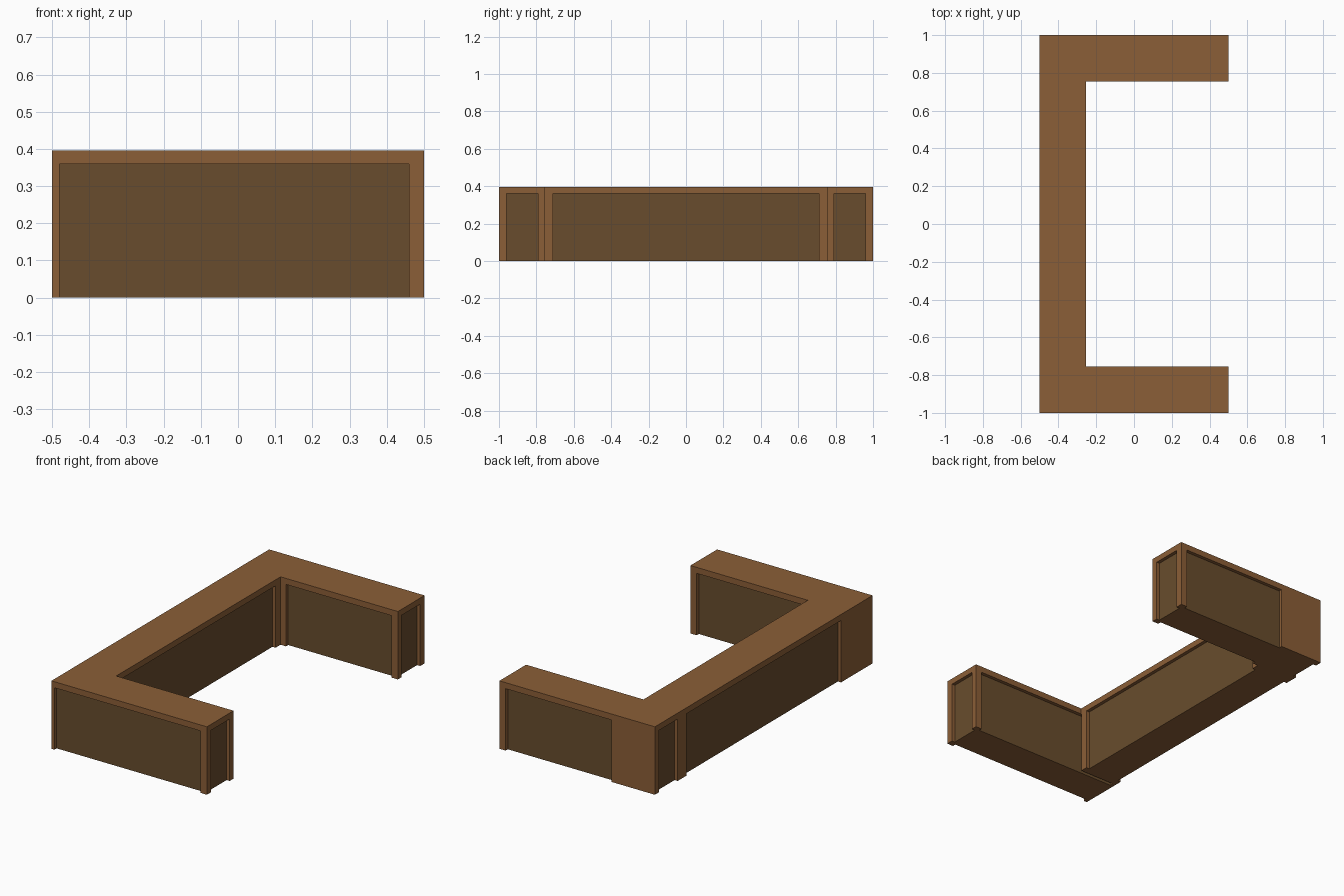
import bpy
import bmesh
from mathutils import Matrix, Vector

if "Cube" in bpy.data.objects:
    bpy.data.objects.remove(bpy.data.objects["Cube"], do_unlink=True)

HEIGHT, PANEL_TOP, DEPTH = 0.395, 0.36, 0.02
X, Y = 0.5, 1.0               # outer half sizes
INNER_X, INNER_Y = -0.255, 0.755


def material(name, colour):
    mat = bpy.data.materials.new(name)
    mat.use_nodes = True
    mat.diffuse_color = (*colour, 1)
    mat.node_tree.nodes["Principled BSDF"].inputs["Base Color"].default_value = (*colour, 1)
    return mat


MATERIALS = [material("brown wood", (0.26, 0.113, 0.038)),
             material("dark panel", (0.140, 0.073, 0.026))]


def make_object(name, bm):
    mesh = bpy.data.meshes.new(name)
    bm.to_mesh(mesh)
    bm.free()
    for mat in MATERIALS:
        mesh.materials.append(mat)
    obj = bpy.data.objects.new(name, mesh)
    bpy.context.collection.objects.link(obj)
    return obj


def add_recess(bm, axis, sign, plane, start, end, out=0.02):
    """Cutting box for one panel; its innermost face takes the panel colour."""
    lo, hi = Vector((0, 0, -0.1)), Vector((0, 0, PANEL_TOP))
    lo[axis], hi[axis] = sorted((plane - sign * DEPTH, plane + sign * out))
    lo[1 - axis], hi[1 - axis] = start, end
    place = Matrix.Translation((lo + hi) / 2) @ Matrix.Diagonal((*(hi - lo), 1))
    verts = bmesh.ops.create_cube(bm, size=1, matrix=place)["verts"]
    for face in {f for v in verts for f in v.link_faces}:
        face.normal_update()
        face.material_index = int(face.normal[axis] * sign < -0.5)


# C-shaped counter body, extruded from its plan
bm = bmesh.new()
plan = [(-X, -Y), (X, -Y), (X, -INNER_Y), (INNER_X, -INNER_Y),
        (INNER_X, INNER_Y), (X, INNER_Y), (X, Y), (-X, Y)]
base = bm.faces.new([bm.verts.new((x, y, 0)) for x, y in plan])
top = bmesh.ops.extrude_face_region(bm, geom=[base], use_keep_orig=True)["geom"]
bmesh.ops.translate(bm, vec=(0, 0, HEIGHT),
                    verts=[g for g in top if isinstance(g, bmesh.types.BMVert)])
bmesh.ops.recalc_face_normals(bm, faces=bm.faces)
counter = make_object("counter", bm)

# Panel recesses
bm = bmesh.new()
add_recess(bm, 1, -1, -Y, -0.48, 0.46)                       # front arm, outside
add_recess(bm, 1, 1, -INNER_Y, -0.48, 0.46, out=0.001)       # front arm, inside
add_recess(bm, 1, 1, Y, -0.22, 0.46)                         # back arm, outside
add_recess(bm, 1, -1, INNER_Y, -0.22, 0.46)                  # back arm, inside
add_recess(bm, 0, 1, INNER_X, -0.71, 0.71)                   # long counter, inside
add_recess(bm, 0, -1, -X, -0.71, 0.71)                       # long counter, outside
add_recess(bm, 0, 1, X, -0.96, -0.79)                        # front arm end
add_recess(bm, 0, 1, X, 0.79, 0.96)                          # back arm end
add_recess(bm, 0, -1, -X, 0.79, 0.96)                        # back arm, far end
cutter = make_object("panel_cutter", bm)
cutter.hide_render = True

# Cut the recesses and drop the cutter
cut = counter.modifiers.new("panel recesses", "BOOLEAN")
cut.operation, cut.solver, cut.object = "DIFFERENCE", "EXACT", cutter
bpy.context.view_layer.objects.active = counter
counter.select_set(True)
bpy.ops.object.modifier_apply(modifier=cut.name)
bpy.data.objects.remove(cutter, do_unlink=True)
